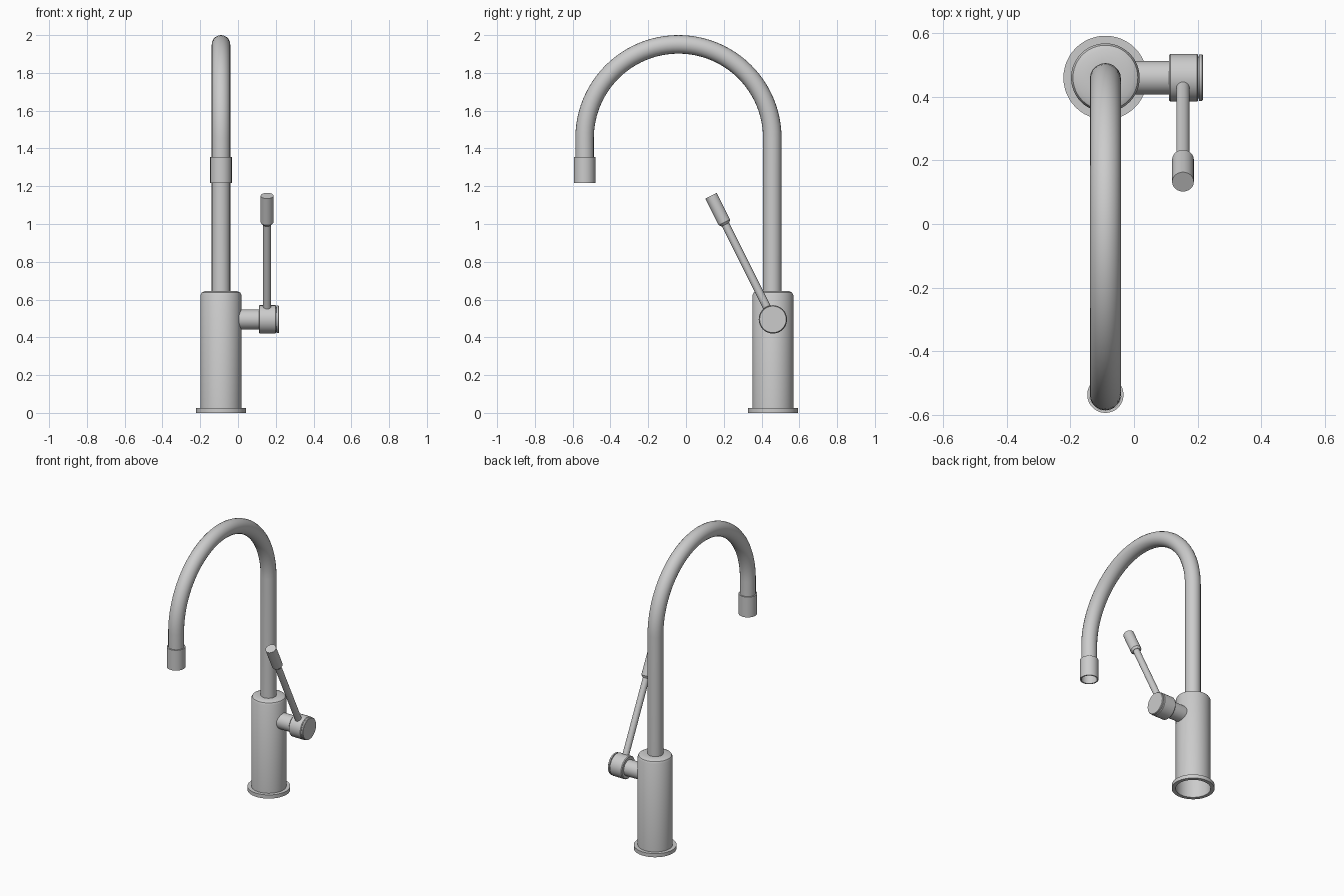
import bpy, math
from mathutils import Vector

if "Cube" in bpy.data.objects:
    bpy.data.objects.remove(bpy.data.objects["Cube"])

CX, CY = -0.09, 0.46      # axis of the tap body
HUB_Z = 0.495             # height of the side valve
SEG = 48


def smooth(ob):
    bpy.ops.object.select_all(action='DESELECT')
    ob.select_set(True)
    bpy.context.view_layer.objects.active = ob
    if ob.type == 'CURVE':
        bpy.ops.object.convert(target='MESH')
    bpy.ops.object.shade_smooth_by_angle(angle=math.radians(35))


def lathe(name, profile, origin, axis=(0, 0, 1)):
    """Revolve (radius, height) points around an axis through origin."""
    rot = Vector((0, 0, 1)).rotation_difference(Vector(axis))
    verts, rings, faces = [], [], []
    for r, h in profile:
        n = 1 if r == 0 else SEG
        rings.append([len(verts) + i for i in range(n)])
        for i in range(n):
            a = 2 * math.pi * i / SEG
            p = Vector((r * math.cos(a), r * math.sin(a), h))
            verts.append(Vector(origin) + rot @ p)
    for lo, hi in zip(rings, rings[1:]):
        for i in range(SEG):
            j = (i + 1) % SEG
            quad = [lo[i % len(lo)], lo[j % len(lo)], hi[j % len(hi)], hi[i % len(hi)]]
            faces.append(list(dict.fromkeys(quad)))
    me = bpy.data.meshes.new(name)
    me.from_pydata(verts, [], faces)
    ob = bpy.data.objects.new(name, me)
    bpy.context.collection.objects.link(ob)
    smooth(ob)
    return ob


# base flange ring and hollow body with chamfered top
lathe("base_flange", [(0.108, 0), (0.132, 0), (0.132, 0.025), (0.108, 0.025)], (CX, CY, 0))
lathe("body", [(0.108, 0), (0.108, 0.625), (0.102, 0.637), (0.086, 0.645), (0.045, 0.645)],
      (CX, CY, 0))

# gooseneck spout: straight riser, half circle, short drop
R, ARC_Z, ARC_Y = 0.497, 1.454, -0.04
path = [(CX, ARC_Y + R, 0.64)]
for i in range(49):
    a = math.pi * i / 48
    path.append((CX, ARC_Y + R * math.cos(a), ARC_Z + R * math.sin(a)))
path.append((CX, ARC_Y - R, 1.34))
cu = bpy.data.curves.new("spout", 'CURVE')
cu.dimensions = '3D'
cu.bevel_depth = 0.049
cu.bevel_resolution = 8
sp = cu.splines.new('POLY')
sp.points.add(len(path) - 1)
for pt, co in zip(sp.points, path):
    pt.co = (*co, 1)
spout = bpy.data.objects.new("spout", cu)
bpy.context.collection.objects.link(spout)
smooth(spout)

# open nozzle at the spout end
lathe("nozzle", [(0.049, 1.355), (0.049, 1.217), (0.057, 1.217), (0.057, 1.355), (0.049, 1.355)],
      (CX, ARC_Y - R, 0))

# side valve: stem, hub and end cap along x
side = (0, CY, HUB_Z)
lathe("valve_stem", [(0.053, 0.0), (0.053, 0.115)], side, (1, 0, 0))
lathe("valve_hub", [(0, 0.11), (0.07, 0.11), (0.075, 0.115), (0.075, 0.198), (0.071, 0.202),
                    (0, 0.202)], side, (1, 0, 0))
lathe("valve_cap", [(0.066, 0.2), (0.066, 0.205), (0.073, 0.205), (0.073, 0.214), (0.07, 0.217),
                    (0, 0.217)], side, (1, 0, 0))

# lever rod and grip, tilted forward
pivot, tilt = (0.154, CY, HUB_Z), (0, -0.447, 0.894)
lathe("lever_rod", [(0.021, 0.05), (0.021, 0.57)], pivot, tilt)
lathe("lever_grip", [(0, 0.562), (0.024, 0.562), (0.034, 0.575), (0.034, 0.732), (0, 0.732)],
      pivot, tilt)
